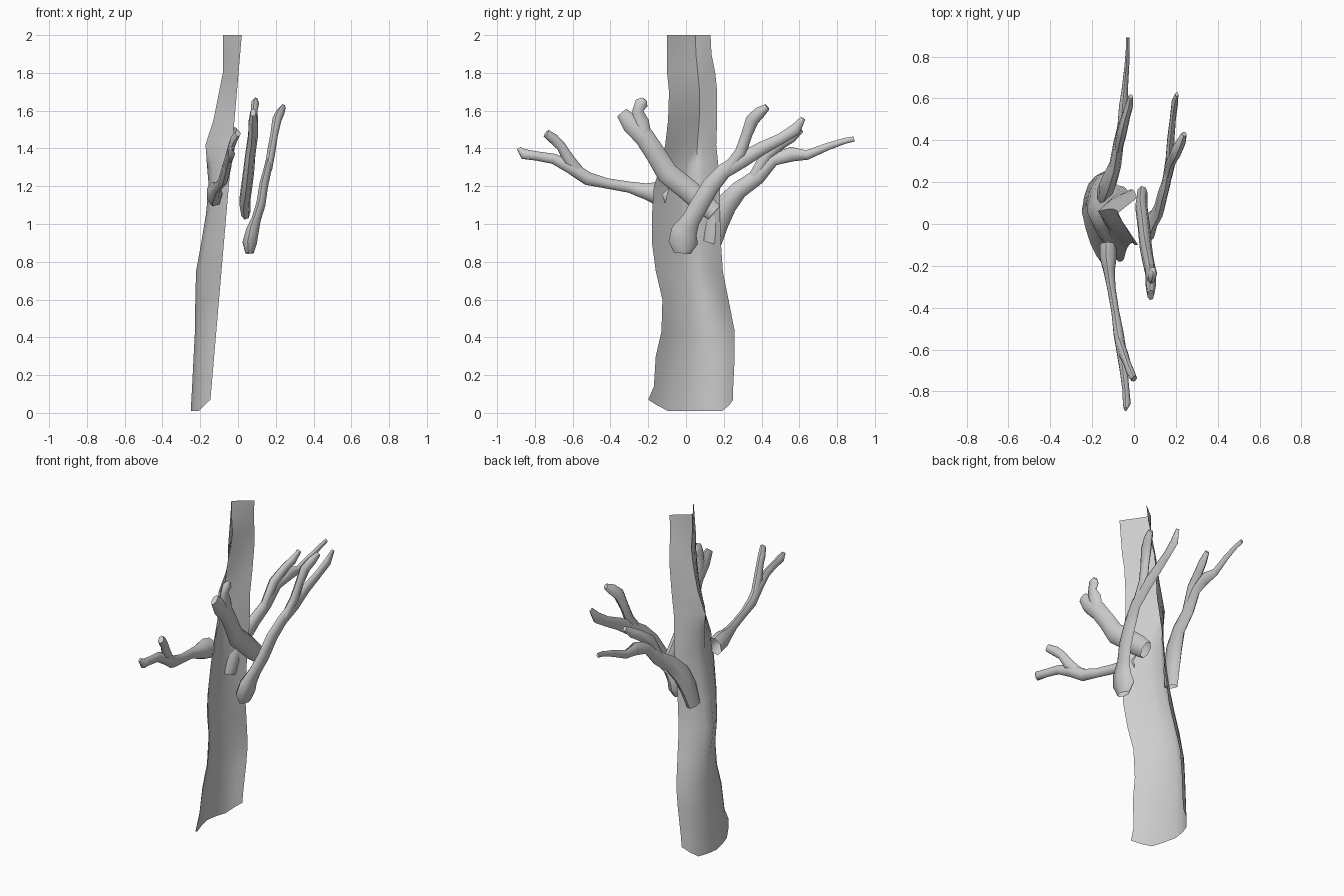
import bpy
import bmesh
import math
from mathutils import Vector

cube = bpy.data.objects.get("Cube")
if cube:
    bpy.data.objects.remove(cube, do_unlink=True)

# Single bark colour
bark = bpy.data.materials.new("bark_grey")
bark.use_nodes = True
bark.diffuse_color = (0.62, 0.62, 0.62, 1)
bark.node_tree.nodes["Principled BSDF"].inputs["Base Color"].default_value = bark.diffuse_color


def finish(name, bm):
    """Turn a bmesh into a smooth shaded bark object."""
    mesh = bpy.data.meshes.new(name)
    bm.to_mesh(mesh)
    bm.free()
    mesh.materials.append(bark)
    obj = bpy.data.objects.new(name, mesh)
    bpy.context.collection.objects.link(obj)
    bpy.ops.object.select_all(action="DESELECT")
    obj.select_set(True)
    bpy.context.view_layer.objects.active = obj
    bpy.ops.object.shade_smooth_by_angle(angle=math.radians(60))
    return obj


def bridge(bm, lower, upper, closed):
    """Join two rows of vertices with quads."""
    count = len(lower)
    for j in range(count if closed else count - 1):
        k = (j + 1) % count
        bm.faces.new((lower[j], upper[j], upper[k], lower[k]))


def trunk_shell(name, rows, steps=4):
    """Open shell, round at the foot and V shaped at the top, with a leaning rim."""
    bm = bmesh.new()
    previous = None
    for index, (z, y_low, y_high, x_back) in enumerate(rows):
        rim = -0.152 + 0.086 * z
        y_back = (y_low + y_high) / 2 + 0.035
        fullness = 0.2 * (1 - z / 2)
        ring = []
        for j in range(-steps, steps + 1):
            y_rim = y_high if j > 0 else y_low
            s = abs(j) / steps
            # The low side stays straighter than the high side
            swell = fullness * math.sin(math.pi * s) * (1 if j > 0 else 0.5)
            x = x_back + (rim - x_back) * (s - swell)
            y = y_back + (y_rim - y_back) * (s + swell)
            # The foot dips between the rims
            drop = 0.06 * min(1, 2 * (1 - s)) if index == 0 else 0
            ring.append(bm.verts.new((x, y, z - drop)))
        if previous:
            bridge(bm, previous, ring, False)
        previous = ring
    return finish(name, bm)


def branch(name, points, flat=0.7, sides=7):
    """Tapering tube through (x, y, z, radius), flattened along x, open at its root."""
    bm = bmesh.new()
    centres = [Vector(p[:3]) for p in points]
    previous = None
    for i, centre in enumerate(centres):
        ahead = centres[min(i + 1, len(centres) - 1)]
        behind = centres[max(i - 1, 0)]
        along = (ahead - behind).normalized()
        across = Vector((1, 0, 0))
        across = (across - along * across.dot(along)).normalized()
        up = along.cross(across)
        radius = points[i][3]
        ring = []
        for j in range(sides):
            a = 2 * math.pi * j / sides
            offset = across * math.cos(a) * flat + up * math.sin(a)
            ring.append(bm.verts.new(centre + offset * radius))
        if previous:
            bridge(bm, previous, ring, True)
        previous = ring
    bm.faces.new(previous)
    bmesh.ops.recalc_face_normals(bm, faces=bm.faces)
    return finish(name, bm)


# Trunk: height, rim at each side, depth of the shell
trunk_shell("trunk", [
    (.07, -.2, .25, -.25), (.14, -.17, .25, -.243), (.3, -.16, .258, -.235),
    (.43, -.13, .258, -.228), (.6, -.125, .225, -.226), (.75, -.16, .195, -.222),
    (.9, -.18, .185, -.195), (1.05, -.18, .18, -.17), (1.2, -.17, .18, -.155),
    (1.32, -.13, .17, -.165), (1.42, -.11, .16, -.172), (1.55, -.095, .165, -.13),
    (1.7, -.09, .165, -.1), (1.8, -.1, .155, -.08), (1.9, -.1, .135, -.08),
    (2, -.1, .13, -.08),
])

# Front limb and its fork
branch("front_branch", [
    (-.125, -.1, 1.15, .06), (-.125, -.16, 1.165, .06), (-.12, -.22, 1.175, .042),
    (-.11, -.3, 1.195, .03), (-.09, -.42, 1.215, .028), (-.075, -.52, 1.24, .036),
    (-.06, -.61, 1.3, .035), (-.05, -.7, 1.345, .028), (-.04, -.79, 1.36, .025),
    (-.035, -.86, 1.37, .028), (-.04, -.885, 1.4, .012),
])
branch("front_branch_fork", [
    (-.07, -.56, 1.27, .03), (-.05, -.62, 1.34, .032), (-.035, -.66, 1.41, .026),
    (-.02, -.7, 1.45, .028), (0, -.74, 1.48, .022),
])

# Back limb, rooted inside the trunk wall, and its fork
branch("back_branch", [
    (-.15, .14, .9, .05), (-.135, .165, 1.0, .06), (-.115, .21, 1.1, .06),
    (-.09, .28, 1.18, .048), (-.075, .38, 1.25, .042), (-.06, .46, 1.34, .035),
    (-.05, .56, 1.37, .04), (-.045, .64, 1.365, .026), (-.035, .75, 1.41, .02),
    (-.03, .84, 1.44, .016), (-.03, .89, 1.45, .014),
], flat=0.6)
branch("back_branch_fork", [
    (-.075, .36, 1.25, .03), (-.06, .43, 1.37, .035), (-.04, .51, 1.43, .03),
    (-.025, .56, 1.46, .028), (-.015, .61, 1.5, .016),
])

# Low side limb, set off from the shell, with its fork
branch("low_side_branch", [
    (.06, -.02, .845, .045), (.06, -.015, .9, .08), (.075, -.01, .96, .07),
    (.095, .025, 1.02, .05), (.12, .07, 1.1, .05), (.135, .13, 1.2, .048),
    (.155, .2, 1.28, .042), (.17, .3, 1.34, .042), (.175, .4, 1.4, .036),
    (.185, .5, 1.45, .03), (.195, .58, 1.5, .032), (.205, .62, 1.56, .014),
], flat=0.5)
branch("low_side_branch_fork", [
    (.16, .22, 1.29, .03), (.175, .29, 1.38, .032), (.19, .32, 1.47, .03),
    (.205, .35, 1.55, .036), (.225, .39, 1.59, .032), (.24, .43, 1.62, .018),
])

# High side limb, set off from the shell, with a two pronged end
branch("high_side_branch", [
    (.04, .15, 1.06, .05), (.035, .08, 1.12, .06), (.045, 0, 1.19, .06),
    (.055, -.1, 1.27, .06), (.065, -.16, 1.37, .055), (.078, -.22, 1.46, .054),
    (.08, -.29, 1.53, .052), (.08, -.34, 1.59, .032),
], flat=0.5)
branch("high_side_branch_fork", [
    (.078, -.22, 1.46, .04), (.08, -.24, 1.54, .045), (.085, -.255, 1.6, .03),
    (.09, -.235, 1.64, .036), (.095, -.22, 1.66, .016),
], flat=0.6)
